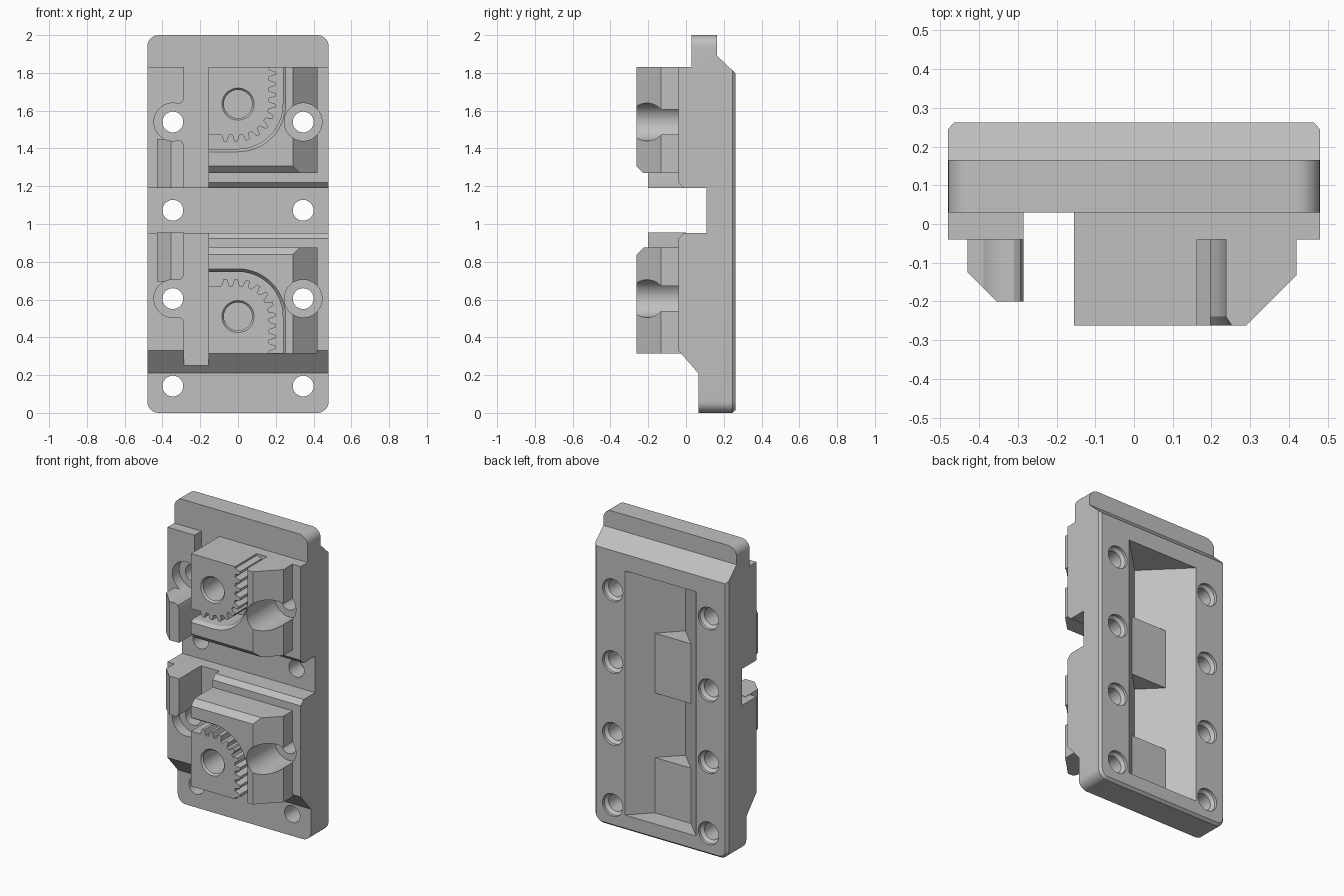
import bpy, bmesh, math

if "Cube" in bpy.data.objects:
    bpy.data.objects.remove(bpy.data.objects["Cube"])

grey = bpy.data.materials.new("light_grey")
grey.use_nodes = True
COLOUR = (0.53, 0.53, 0.53, 1)
grey.diffuse_color = COLOUR
grey.node_tree.nodes["Principled BSDF"].inputs["Base Color"].default_value = COLOUR

MIRROR_SUM = 2.145          # upper z + lower z of each mirrored pair
HOLE_X = 0.345
PAD_Z = 1.54                # upper counterbored holes
GEAR_Z = 1.635              # upper gear centre


def loft(name, sections, axis):
    """Join matching 2D outlines, each given with its position along an axis."""
    place = {"x": lambda a, b, t: (t, a, b),
             "y": lambda a, b, t: (a, t, b),
             "z": lambda a, b, t: (a, b, t)}[axis]
    bm = bmesh.new()
    rings = [[bm.verts.new(place(a, b, t)) for a, b in pts] for pts, t in sections]
    for low, high in zip(rings, rings[1:]):
        for i in range(len(low)):
            j = (i + 1) % len(low)
            bm.faces.new((low[i], low[j], high[j], high[i]))
    bm.faces.new(rings[0])
    bm.faces.new(rings[-1])
    bmesh.ops.recalc_face_normals(bm, faces=bm.faces)
    mesh = bpy.data.meshes.new(name)
    bm.to_mesh(mesh)
    bm.free()
    mesh.materials.append(grey)
    obj = bpy.data.objects.new(name, mesh)
    bpy.context.collection.objects.link(obj)
    return obj


def prism(name, pts, a, b, axis):
    return loft(name, [(pts, a), (pts, b)], axis)


def box(name, x, y, z):
    return prism(name, [(x[0], y[0]), (x[1], y[0]), (x[1], y[1]), (x[0], y[1])], *z, "z")


def circle(cx, cz, r, n=48):
    return [(cx + r * math.cos(math.tau * i / n), cz + r * math.sin(math.tau * i / n))
            for i in range(n)]


def rounded(x, z0, z1, r):
    pts = []
    for k, (cx, cz) in enumerate([(x - r, z1 - r), (r - x, z1 - r), (r - x, z0 + r), (x - r, z0 + r)]):
        for i in range(9):
            a = math.pi / 2 * (k + i / 8)
            pts.append((cx + r * math.cos(a), cz + r * math.sin(a)))
    return pts


def combine(tool, operation="DIFFERENCE"):
    mod = plate.modifiers.new("combine", "BOOLEAN")
    mod.operation, mod.solver, mod.object = operation, "EXACT", tool
    bpy.context.view_layer.objects.active = plate
    bpy.ops.object.modifier_apply(modifier=mod.name)
    bpy.data.objects.remove(tool)


def both(z):
    return (z, MIRROR_SUM - z)


# Plate with rounded corners and a chamfered back rim
outline, rim = rounded(0.48, 0, 2, 0.06), rounded(0.465, 0.015, 1.985, 0.045)
plate = loft("mounting_plate", [(outline, -0.04), (outline, 0.245), (rim, 0.262)], "y")

# V-shaped back pocket, with flat pads left behind the channel and foot
combine(prism("pocket", [(-0.275, 0.28), (0, 0.005), (0.275, 0.28)], 0.10, 1.69, "z"))
for z in [(0.08, 0.46), (0.88, 1.27)]:
    combine(box("pocket_pad", (-0.15, 0.15), (-0.02, 0.135), z), "UNION")

# Top tongue: step at the front, slope at the back
combine(box("tongue_step", (-1, 1), (-0.2, 0.03), (1.83, 2.2)))
combine(prism("tongue_slope", [(0.165, 2.1), (0.165, 1.89), (0.31, 1.753), (0.4, 1.753), (0.4, 2.1)],
              -1, 1, "x"))

# Sloped foot, cross channel with chamfered edges, and long groove
combine(prism("foot_cut", [(-0.1, -0.1), (0.065, -0.1), (0.065, 0.21), (-0.1, 0.399)], -1, 1, "x"))
combine(box("cross_channel", (-1, 1), (-0.2, 0.108), (0.953, 1.19)))
combine(prism("channel_chamfer", [(0.02, 1.16), (-0.1, 1.28), (-0.1, 0.863), (0.02, 0.983)],
              -0.155, 1, "x"))
combine(box("long_groove", (-0.285, -0.155), (-0.2, 0.03), (0.1, 1.83)))

# Gear blocks and side rails, upper and lower
block = [(-0.155, 0), (-0.155, -0.262), (0.29, -0.262), (0.42, -0.132), (0.42, 0)]
rail = [(-0.43, 0), (-0.43, -0.125), (-0.355, -0.2), (-0.285, -0.2), (-0.285, 0)]
for z0, z1 in zip(both(1.27), both(1.83)):
    combine(prism("gear_block", block, z0, z1, "z"), "UNION")
for z0, z1 in zip(both(1.19), both(1.45)):
    combine(prism("side_rail", rail, z0, z1, "z"), "UNION")


def track(s, r):
    """Point at distance s on the L-shaped track, r out from the gear centre."""
    arc = 0.18 * math.pi / 2
    if s < 0.1:
        return (s - 0.1, -r)
    if s < 0.1 + arc:
        a = (s - 0.1) / 0.18
        return (r * math.sin(a), -r * math.cos(a))
    return (r, s - 0.1 - arc)


def lane(r):
    """Smooth outline of the track, running past both block edges."""
    turn = [(r * math.sin(i * math.pi / 32), -r * math.cos(i * math.pi / 32)) for i in range(17)]
    return [(-0.2, -r)] + turn + [(r, 0.25)]


# Toothed inner edge of the track
PITCH, ROOT, TIP = 0.057, 0.163, 0.198
teeth = [(-0.2, -ROOT)]
for i in range(10):
    for step, r in [(0.05, ROOT), (0.25, TIP), (0.55, TIP), (0.75, ROOT)]:
        teeth.append(track(0.01 + (i + step) * PITCH, r))
teeth.append((ROOT, 0.25))

for side, gear_z, pad_z, end_z in zip((1, -1), both(GEAR_Z), both(PAD_Z), both(1.27)):
    def local(pts, cx, cz):
        return [(cx + x, cz + side * z) for x, z in pts]

    # Track around the gear, with a chamfered outer lip
    combine(prism("gear_track", local(teeth + lane(0.237)[::-1], 0, gear_z), -0.4, -0.04, "y"))
    inner = lane(0.2)
    combine(loft("track_lip", [(local(inner + lane(r)[::-1], 0, gear_z), y)
                               for r, y in [(0.285, -0.31), (0.235, -0.236)]], "y"))
    # Pivot hole with a small chamfer
    combine(loft("pivot_hole", [(circle(0, gear_z, r), y) for r, y in
                                [(0.1, -0.28), (0.075, -0.25), (0.075, -0.03)]], "y"))
    # Chamfer on the block end next to the cross channel
    wedge = [(-0.205, -0.02), (-0.3, 0.075), (-0.3, -0.02)]
    combine(prism("end_chamfer", local(wedge, 0, end_z), -0.2, 0.5, "x"))
    # Counterbores, the one by the groove opening sideways into it
    for x in (-HOLE_X, HOLE_X):
        combine(prism("counterbore", circle(x, pad_z, 0.1), -0.5, 0.03, "y"))
    mouth = [(0, 0.098), (0.035, 0.098), (0.052, 0.108), (0.06, 0.13), (0.09, 0.13)]
    mouth += [(x, -z) for x, z in mouth[::-1]]
    combine(prism("counterbore_mouth", local(mouth, -HOLE_X, pad_z), -0.5, 0.03, "y"))

# Through holes, recessed at the back
for z in (0.142, MIRROR_SUM - PAD_Z, MIRROR_SUM / 2, PAD_Z):
    for x in (-HOLE_X, HOLE_X):
        combine(loft("screw_hole", [(circle(x, z, r), y) for r, y in
                                    [(0.055, -0.5), (0.055, 0.225), (0.073, 0.243), (0.073, 0.4)]], "y"))

# Centre the finished part front to back and smooth its curved walls
bpy.ops.object.select_all(action="DESELECT")
plate.select_set(True)
bpy.context.view_layer.objects.active = plate
bpy.ops.object.shade_smooth_by_angle(angle=math.radians(25))
